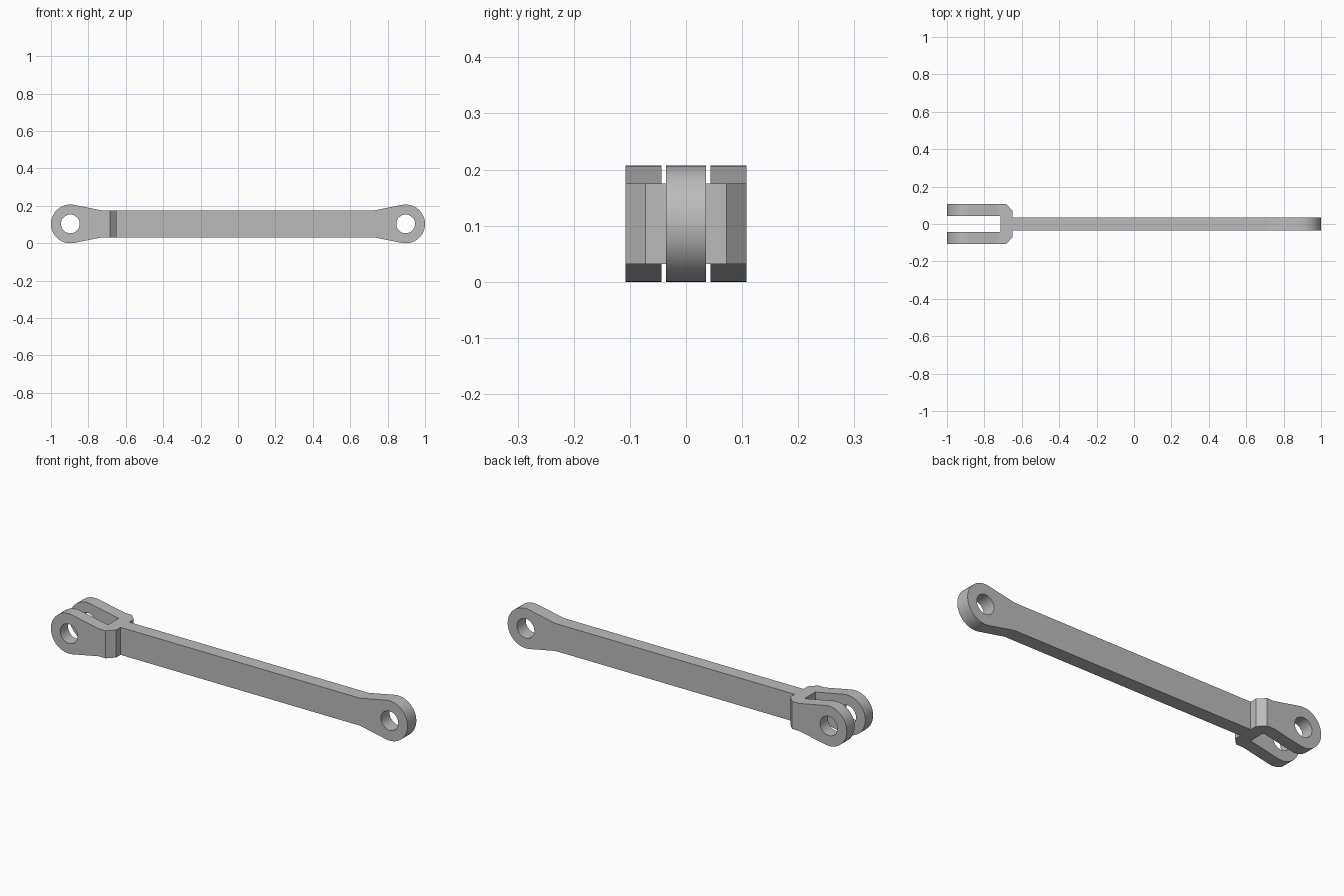
import bpy, bmesh, math

cube = bpy.data.objects.get("Cube")
if cube:
    bpy.data.objects.remove(cube)

R, HOLE = 0.1035, 0.05              # eye radius, pin hole radius
EYE_X, NECK_X, NECK = 1 - R, 0.725, 0.0715
SHANK, ARM, SLOT, STEP = 0.036, 0.108, 0.044, 0.072   # half widths in y

grey = bpy.data.materials.new("steel grey")
grey.use_nodes = True
grey.diffuse_color = (0.5, 0.5, 0.5, 1)
grey.node_tree.nodes["Principled BSDF"].inputs["Base Color"].default_value = grey.diffuse_color


def prism(name, points, offset):
    """Extrude a closed loop of 3D points along an offset vector."""
    bm = bmesh.new()
    face = bm.faces.new([bm.verts.new(p) for p in points])
    ext = bmesh.ops.extrude_face_region(bm, geom=[face])
    moved = [v for v in ext["geom"] if isinstance(v, bmesh.types.BMVert)]
    bmesh.ops.translate(bm, verts=moved, vec=offset)
    bmesh.ops.recalc_face_normals(bm, faces=bm.faces)
    mesh = bpy.data.meshes.new(name)
    bm.to_mesh(mesh)
    bm.free()
    mesh.materials.append(grey)
    obj = bpy.data.objects.new(name, mesh)
    bpy.context.collection.objects.link(obj)
    return obj


def arc(cx, radius, start, end, steps):
    angles = [start + (end - start) * i / steps for i in range(steps + 1)]
    return [(cx + radius * math.cos(a), R + radius * math.sin(a)) for a in angles]


def combine(obj, tool, operation):
    """Apply a boolean and discard its tool."""
    mod = obj.modifiers.new(operation, 'BOOLEAN')
    mod.operation, mod.solver, mod.object = operation, 'EXACT', tool
    bpy.context.view_layer.objects.active = obj
    bpy.ops.object.modifier_apply(modifier=mod.name)
    bpy.data.objects.remove(tool)


# Side outline: two round eyes with flanks running tangent into the shank
dx = NECK_X - EYE_X
tangent = math.atan2(NECK, dx) - math.acos(R / math.hypot(dx, NECK))
right = [(NECK_X, R - NECK)] + arc(EYE_X, R, -tangent, tangent, 48) + [(NECK_X, R + NECK)]
left = [(-x, z) for x, z in reversed(right)]
link = prism("clevis_link", [(x, -0.2, z) for x, z in right + left], (0, 0.4, 0))

# Plan outline: forked end with chamfered shoulders, then the thin shank
half = [(1.1, SHANK), (-0.65, SHANK), (-0.65, STEP), (-0.685, ARM),
        (-1.1, ARM), (-1.1, SLOT), (-0.715, SLOT)]
plan = half + [(x, -y) for x, y in reversed(half)]
combine(link, prism("plan_cutter", [(x, y, -0.1) for x, y in plan], (0, 0, 0.5)), 'INTERSECT')

# Pin holes through both ends
for side in (-1, 1):
    ring = arc(side * EYE_X, HOLE, 0, math.tau, 64)[:-1]
    combine(link, prism("hole_cutter", [(x, -0.3, z) for x, z in ring], (0, 0.6, 0)), 'DIFFERENCE')

# Smooth round surfaces, crisp edges everywhere else
bpy.ops.object.select_all(action='DESELECT')
link.select_set(True)
bpy.context.view_layer.objects.active = link
bpy.ops.object.shade_smooth_by_angle(angle=math.radians(8))
